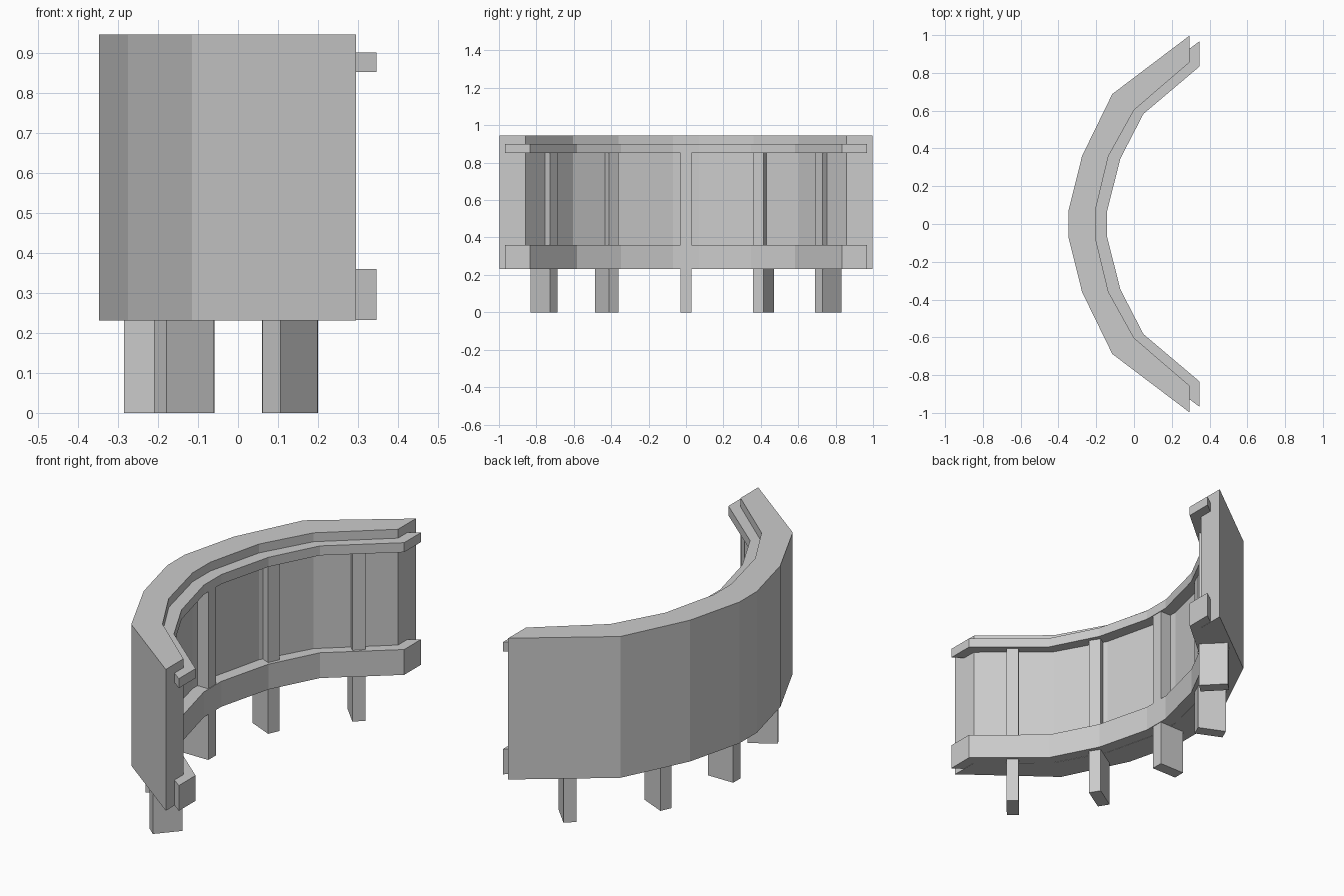
import bpy, bmesh, math
from mathutils import Matrix, Vector

if "Cube" in bpy.data.objects:
    bpy.data.objects.remove(bpy.data.objects["Cube"])


def curved_band(name, outer, inner, z0, z1):
    """Extrude a plan outline, given for +y and mirrored to -y, from z0 to z1."""
    def full(half):
        return half + [(x, -y) for x, y in reversed(half)]
    out, inn = full(outer), full(inner)
    bm = bmesh.new()
    rings = []
    for (ox, oy), (ix, iy) in zip(out, inn):
        rings.append([bm.verts.new(p) for p in
                      ((ox, oy, z0), (ix, iy, z0), (ix, iy, z1), (ox, oy, z1))])
    for a, b in zip(rings, rings[1:]):
        for i in range(4):
            j = (i + 1) % 4
            bm.faces.new((a[i], a[j], b[j], b[i]))
    bm.faces.new(rings[0])
    bm.faces.new(rings[-1])
    finish(name, bm)


def post(name, x, y, angle, top=0.87):
    """Upright that is a leg below the wall and a rib on its inner face."""
    bm = bmesh.new()
    m = (Matrix.Translation(Vector((x, y, top / 2)))
         @ Matrix.Rotation(math.radians(angle), 4, 'Z')
         @ Matrix.Diagonal((0.14, 0.06, top, 1)))
    bmesh.ops.create_cube(bm, size=1, matrix=m)
    finish(name, bm)


def finish(name, bm):
    bmesh.ops.recalc_face_normals(bm, faces=bm.faces)
    mesh = bpy.data.meshes.new(name)
    bm.to_mesh(mesh)
    bm.free()
    bpy.context.collection.objects.link(bpy.data.objects.new(name, mesh))


# Thick faceted wall
curved_band("curved_wall",
            [(0.295, 0.998), (-0.115, 0.688), (-0.275, 0.36), (-0.347, 0.07)],
            [(0.295, 0.857), (0.0, 0.603), (-0.135, 0.36), (-0.205, 0.07)],
            0.231, 0.945)

# Rails along the inner face, poking past the wall ends
rail_outer = [(0.346, 0.967), (-0.05, 0.667), (-0.205, 0.35), (-0.28, 0.07)]
rail_inner = [(0.346, 0.833), (0.05, 0.583), (-0.072, 0.347), (-0.142, 0.07)]
curved_band("lower_rail", rail_outer, rail_inner, 0.232, 0.36)
curved_band("upper_rail", rail_outer, rail_inner, 0.852, 0.90)

# Posts fanned around the curve
post("centre_post", -0.215, 0, 0)
post("front_middle_post", -0.135, -0.423, 32)
post("front_end_post", 0.13, -0.76, 49)
post("back_middle_post", -0.135, 0.415, -24)
post("back_end_post", 0.13, 0.76, -46)
